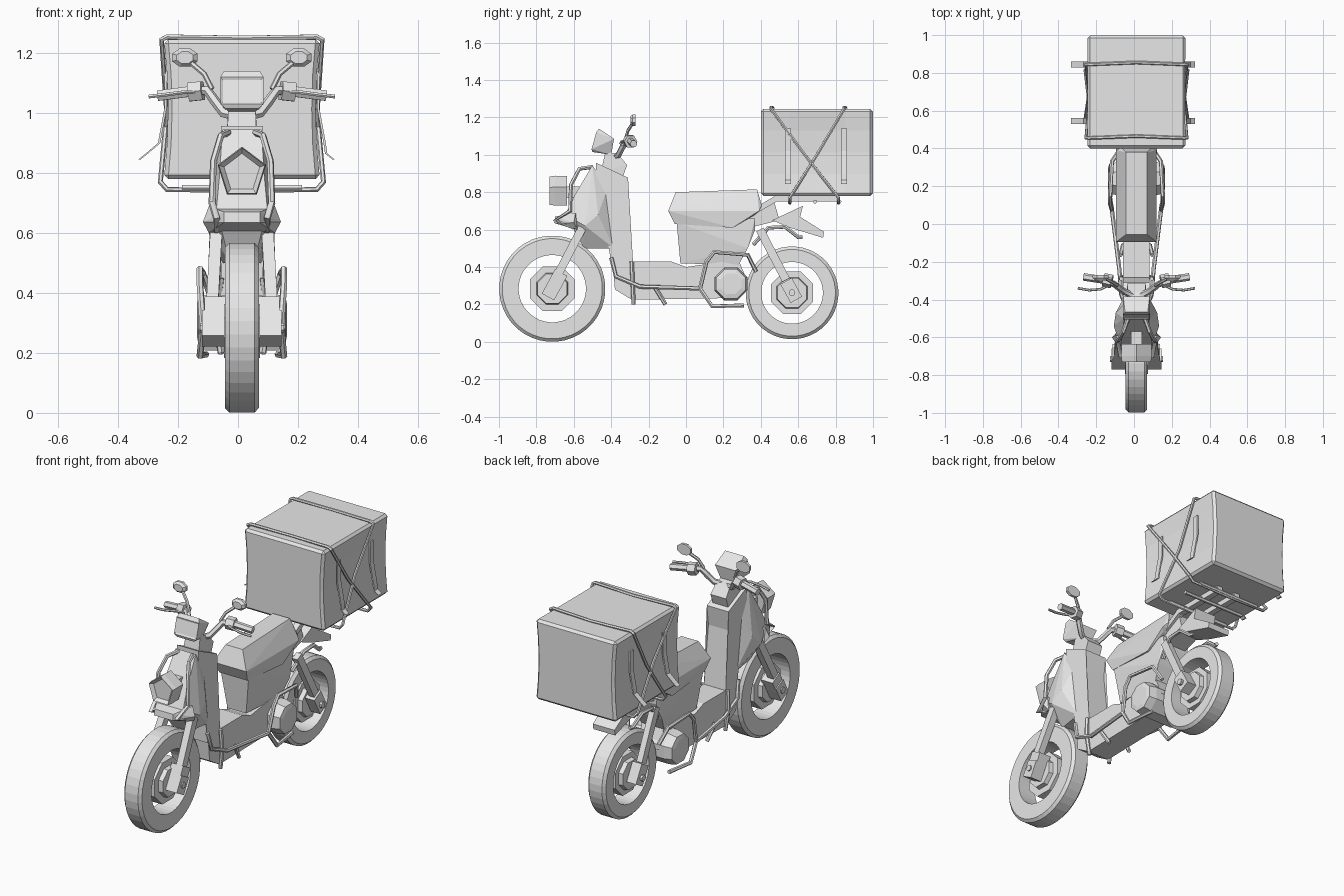
import bpy, bmesh, math
from mathutils import Vector

if "Cube" in bpy.data.objects:
    bpy.data.objects.remove(bpy.data.objects["Cube"])

CX = 0.013  # centre plane of the scooter
grey = bpy.data.materials.new("light_grey")
grey.diffuse_color = (0.8, 0.8, 0.8, 1)
grey.use_nodes = True
grey.node_tree.nodes["Principled BSDF"].inputs["Base Color"].default_value = grey.diffuse_color


def finish(name, bm):
    bmesh.ops.recalc_face_normals(bm, faces=bm.faces)
    me = bpy.data.meshes.new(name)
    bm.to_mesh(me)
    bm.free()
    ob = bpy.data.objects.new(name, me)
    bpy.context.collection.objects.link(ob)
    me.materials.append(grey)
    ob.location.x = CX
    return ob


def add_hull(bm, pts):
    vs = [bm.verts.new(p) for p in pts]
    res = bmesh.ops.convex_hull(bm, input=vs)
    junk = [v for v in res["geom_interior"] + res["geom_unused"]
            if isinstance(v, bmesh.types.BMVert) and v.is_valid]
    bmesh.ops.delete(bm, geom=list(set(junk)), context='VERTS')


def hull(name, pts):
    """Symmetric faceted solid from (half width, y, z) corners."""
    bm = bmesh.new()
    add_hull(bm, [(s * x, y, z) for x, y, z in pts for s in (-1, 1)])
    bmesh.ops.dissolve_limit(bm, angle_limit=0.02, verts=bm.verts, edges=bm.edges)
    return finish(name, bm)


def prism(name, prof, hw):
    """Side outline (y, z) extruded across the width."""
    bm = bmesh.new()
    a = [bm.verts.new((-hw, y, z)) for y, z in prof]
    b = [bm.verts.new((hw, y, z)) for y, z in prof]
    bm.faces.new(a)
    bm.faces.new(b[::-1])
    n = len(prof)
    for i in range(n):
        j = (i + 1) % n
        bm.faces.new((a[i], b[i], b[j], a[j]))
    bmesh.ops.triangulate(bm, faces=[f for f in bm.faces if len(f.verts) > 4])
    return finish(name, bm)


def lathe(name, prof, y, z, segs, closed=True):
    """Profile (x, radius) turned about a sideways axle."""
    bm = bmesh.new()
    rings = []
    for i in range(segs):
        t = math.tau * (i + 0.5) / segs
        rings.append([bm.verts.new((x, y + r * math.cos(t), z + r * math.sin(t))) for x, r in prof])
    n = len(prof)
    for i in range(segs):
        p, q = rings[i], rings[(i + 1) % segs]
        for k in range(n if closed else n - 1):
            m = (k + 1) % n
            bm.faces.new((p[k], p[m], q[m], q[k]))
    if not closed:
        bm.faces.new([r[0] for r in rings])
        bm.faces.new([r[-1] for r in rings])
    return finish(name, bm)


def bars(name, segments, w, t, mirror=True):
    """Rectangular bars between point pairs: w across x, t in the side plane."""
    bm = bmesh.new()
    for a, b in segments:
        for s in ((1, -1) if mirror else (1,)):
            p, q = [Vector((s * v[0], v[1], v[2])) for v in (a, b)]
            d = (q - p).normalized()
            up = Vector((1, 0, 0)).cross(d).normalized()
            side = d.cross(up)
            add_hull(bm, [e + side * w / 2 * i + up * t / 2 * j
                          for e in (p, q) for i in (-1, 1) for j in (-1, 1)])
    return finish(name, bm)


def tubes(name, paths, r, mirror=True, cyclic=False):
    cu = bpy.data.curves.new(name, 'CURVE')
    cu.dimensions = '3D'
    cu.bevel_depth, cu.bevel_resolution, cu.use_fill_caps = r, 1, True
    for path in paths:
        for s in ((1, -1) if mirror else (1,)):
            sp = cu.splines.new('POLY')
            sp.points.add(len(path) - 1)
            for pt, (x, y, z) in zip(sp.points, path):
                pt.co = (s * x, y, z, 1)
            sp.use_cyclic_u = cyclic
    ob = bpy.data.objects.new(name, cu)
    bpy.context.collection.objects.link(ob)
    ob.location.x = CX
    cu.materials.append(grey)
    bpy.ops.object.select_all(action='DESELECT')
    ob.select_set(True)
    bpy.context.view_layer.objects.active = ob
    bpy.ops.object.convert(target='MESH')
    bpy.ops.object.shade_smooth_by_angle(angle=math.radians(50))


def inset_front(ob, width, depth):
    """Recess the large forward face."""
    bm = bmesh.new()
    bm.from_mesh(ob.data)
    f = min(bm.faces, key=lambda f: f.normal.y)
    bmesh.ops.inset_region(bm, faces=[f], thickness=width, depth=-depth)
    bm.to_mesh(ob.data)
    bm.free()


# Wheels and stepped hubs
for tag, y, z, R, ri, hub in (("front", -0.715, 0.284, 0.284, 0.18, 0.13),
                              ("rear", 0.567, 0.262, 0.248, 0.165, 0.122)):
    lathe(tag + "_tyre", [(-.057, R - .016), (-.042, R), (.042, R), (.057, R - .016),
                          (.057, ri), (-.057, ri)], y, z, 40)
    lathe(tag + "_hub", [(-.06, .05), (-.06, .085), (-.035, .09), (-.035, hub), (.035, hub),
                         (.035, .09), (.06, .085), (.06, .05)], y, z, 8, closed=False)
    lathe(tag + "_axle", [(-.14, .018), (.14, .018)], y, z, 8, closed=False)

# Fork, shocks and axle brackets
bars("fork_leg", [((.1, -.695, .34), (.085, -.555, .61))], .04, .045)
bars("fork_bracket", [((.095, -.738, .24), (.095, -.692, .325)),
                      ((.088, -.705, .30), (.088, -.668, .37))], .075, .075)
bars("rear_shock", [((.1, .535, .33), (.09, .395, .60))], .035, .045)
bars("rear_bracket", [((.095, .59, .225), (.095, .535, .325))], .06, .07)

# Front body
hull("front_cowl", [(.065, -.50, .945), (.06, -.42, .82), (.065, -.385, .50), (.04, -.545, .50),
                    (.085, -.645, .68), (.12, -.54, .62), (.075, -.594, .786), (.11, -.47, .68)])
prism("leg_shield", [(-.48, .957), (-.31, .877), (-.325, .76), (-.283, .42), (-.396, .39),
                     (-.40, .52), (-.48, .75)], .07)
hull("front_fender", [(.13, -.60, .637), (.11, -.59, .69), (.06, -.70, .67), (.06, -.705, .635),
                      (.11, -.58, .60), (.02, -.62, .61)])
hull("steering_neck", [(.045, -.43, 1.02), (.045, -.36, 1.0), (.05, -.315, .945),
                       (.05, -.34, .875), (.05, -.455, .91)])
inset_front(hull("instrument_pod", [(.06, -.465, 1.14), (.072, -.48, 1.12), (.072, -.505, 1.03),
            (.055, -.50, 1.015), (.07, -.385, 1.085), (.04, -.40, 1.0)]), .012, .005)

# Pentagonal headlight
pent = [(math.sin(a) * .085, .80 + math.cos(a) * .088)
        for a in [math.tau * i / 5 for i in range(5)]]
inset_front(hull("headlight", [(abs(x) * k, y, .80 + (z - .80) * k) for x, z in pent[:3]
                               for y, k in ((-.73, .95), (-.70, 1), (-.635, .98))]), .018, .02)
bars("headlight_mount", [((0, -.66, .80), (0, -.56, .80))], .06, .06, mirror=False)

# Floor, engine and seat
prism("floor_tunnel", [(-.39, .39), (-.28, .43), (-.08, .43), (0, .40), (.28, .44), (.33, .32),
                       (.28, .235), (-.29, .225), (-.38, .28)], .07)
lathe("engine_cover", [(-.15, .06), (-.145, .085), (-.10, .095), (.10, .095), (.145, .085),
                       (.15, .06)], .24, .31, 8, closed=False)
hull("seat_base", [(.09, -.05, .64), (.06, -.03, .42), (.07, .28, .41), (.09, .33, .50),
                   (.08, .37, .60), (.09, .37, .66)])
hull("seat", [(.09, -.06, .63), (.10, .25, .61), (.09, .37, .68), (.107, -.095, .70),
              (.107, .39, .70), (.055, -.055, .80), (.055, .38, .815), (.08, .405, .73)])
hull("tail_frame", [(.07, .30, .60), (.07, .30, .70), (.06, .47, .755), (.06, .50, .65)])
prism("rear_mudguard", [(.46, .65), (.625, .727), (.61, .668), (.738, .588), (.733, .556),
                        (.556, .61)], .07)

# Rack below the cargo box
bars("rack_rail", [((.06, .37, .70), (.06, .48, .765)), ((.06, .47, .765), (.06, .82, .765))],
     .035, .03)
tubes("rack_crossbar", [[(-.2, y, .75), (.2, y, .75)] for y in (.555, .69, .82)], .011, mirror=False)

# Guard tubes, rails and stands
tubes("guard_tubes", [
    [(.13, .075, .285), (.14, .11, .43), (.14, .15, .48), (.13, .33, .465), (.10, .375, .375)],
    [(.13, .075, .285), (.14, .14, .19), (.12, .31, .195)],
    [(.07, -.40, .45), (.08, -.375, .35), (.09, -.245, .295), (.13, .075, .285)],
    [(.08, -.29, .43), (.085, -.285, .31), (.07, -.28, .20)],
    [(.085, -.165, .29), (.07, -.11, .20)],
    [(.08, .36, .52), (.10, .44, .61), (.10, .53, .615), (.09, .60, .56), (.085, .62, .56)],
    [(.085, -.60, .61), (.085, -.70, .65), (.10, -.62, .70), (.095, -.615, .84),
     (.07, -.57, .925), (.045, -.50, .935)]], .0115)

# Handlebar, grips, levers and mirrors
tubes("handlebar", [[(.02, -.38, .99), (.06, -.36, 1.0), (.09, -.34, 1.04), (.115, -.32, 1.075),
                     (.16, -.30, 1.075)]], .017)
tubes("grip", [[(.15, -.30, 1.075), (.28, -.28, 1.058)]], .02)
tubes("switch_block", [[(.13, -.305, 1.075), (.175, -.295, 1.07)]], .036)
tubes("brake_lever", [[(.14, -.32, 1.07), (.19, -.345, 1.07), (.25, -.35, 1.062), (.31, -.34, 1.055)]], .007)
tubes("mirror_stem", [[(.10, -.325, 1.08), (.125, -.31, 1.13), (.17, -.285, 1.168)]], .009)
bm = bmesh.new()
for s in (-1, 1):
    add_hull(bm, [(s * (.19 + .046 * k * math.cos(a)), y, 1.185 + .033 * k * math.sin(a))
                  for a in [math.tau * (i + .5) / 8 for i in range(8)]
                  for y, k in ((-.298, .65), (-.285, 1), (-.27, 1))])
finish("mirror", bm)

# Cargo box, pinched at mid height
bm = bmesh.new()
bmesh.ops.create_cube(bm, size=2)
bmesh.ops.subdivide_edges(bm, edges=bm.edges, cuts=3, use_grid_fill=True)
for v in bm.verts:
    x, y, z = v.co
    v.co = (x * (.26 - .022 * (1 - z * z) * (1 - .4 * y * y)), .70 + y * .299, 1.013 + z * .233)
box = finish("cargo_box", bm)
bev = box.modifiers.new("edge", 'BEVEL')
bev.width, bev.segments, bev.limit_method = .014, 1, 'ANGLE'
bev.angle_limit = math.radians(50)

# Crossed cords and hanging side flaps
tubes("box_cords", [[(-.268, a, 1.245), (-.25, a, 1.254), (0, a + .01, 1.25), (.25, a, 1.254),
                     (.268, a, 1.245), (.25, (a + b) / 2, 1.0), (.272, b, .77), (.25, b, .745),
                     (0, b, .742), (-.25, b, .745), (-.272, b, .77), (-.25, (a + b) / 2, 1.0)]
                    for a, b in ((.455, .815), (.845, .555))], .009, mirror=False, cyclic=True)
for s, tip in ((-1, .338), (1, .302)):
    path = [(.25, 1.14), (.25, 1.02), (.272, .90), (tip - .025, .865), (tip, .845)]
    bm = bmesh.new()
    for y in (.545, .845):
        for (x0, z0), (x1, z1) in zip(path, path[1:]):
            add_hull(bm, [(s * (x + d), y + w, z) for x, z in ((x0, z0), (x1, z1))
                          for d in (0, .008) for w in (-.016, .016)])
    finish("box_flap", bm)
